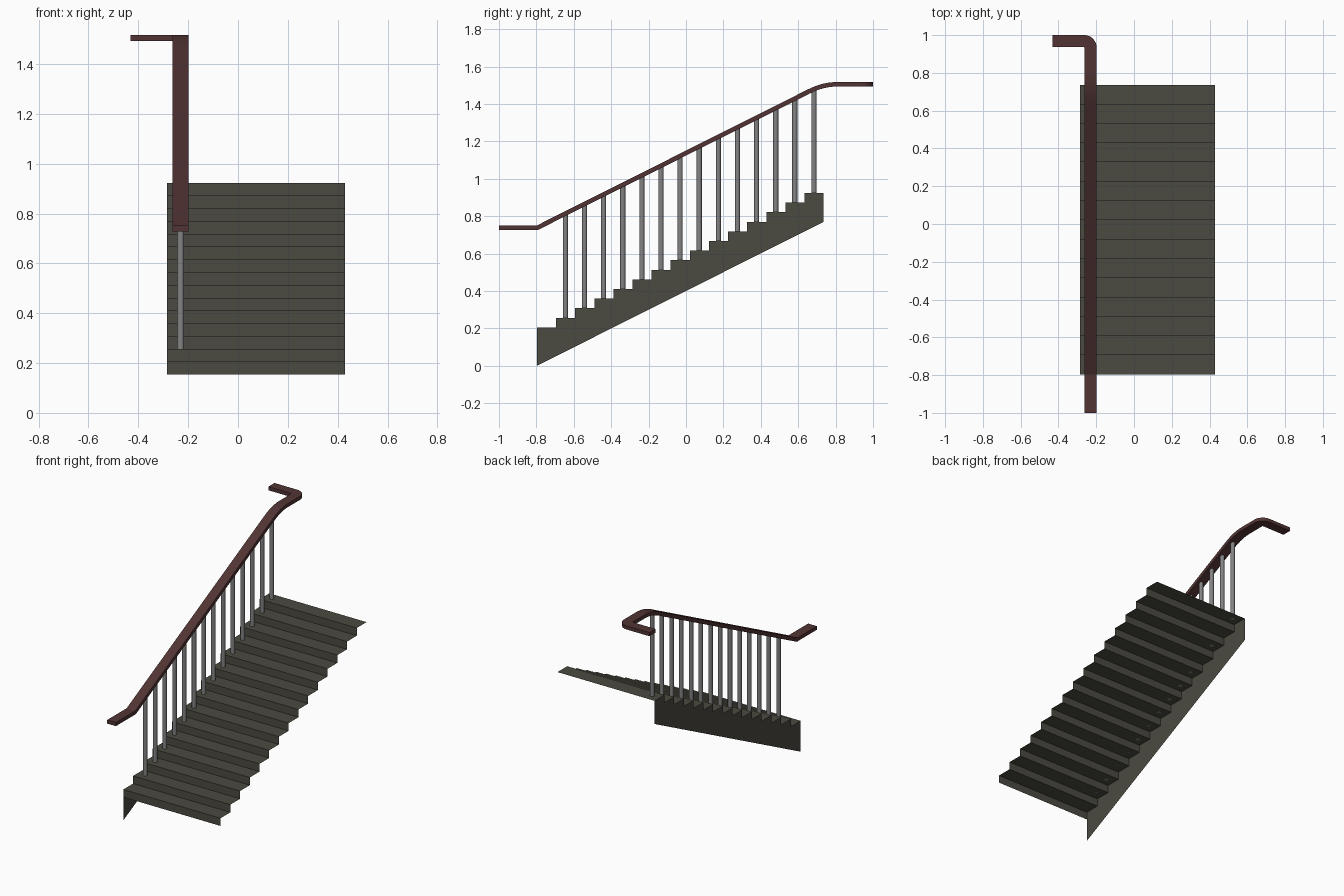
import bpy, bmesh, math
from mathutils import Vector

if "Cube" in bpy.data.objects:
    bpy.data.objects.remove(bpy.data.objects["Cube"])

def material(name, rgb):
    m = bpy.data.materials.new(name)
    m.diffuse_color = (*rgb, 1)
    m.use_nodes = True
    m.node_tree.nodes["Principled BSDF"].inputs["Base Color"].default_value = m.diffuse_color
    return m

STONE = material("dark olive grey", (0.070, 0.068, 0.052))
WOOD = material("dark red brown", (0.085, 0.034, 0.034))
METAL = material("mid grey", (0.23, 0.23, 0.23))

def make(name, bm, mat):
    me = bpy.data.meshes.new(name)
    bm.to_mesh(me)
    bm.free()
    me.materials.append(mat)
    ob = bpy.data.objects.new(name, me)
    bpy.context.collection.objects.link(ob)
    return ob

N = 15
Y0, RUN = -0.797, 0.1022
Z0, RISE = 0.154, 0.0513
X0, X1 = -0.285, 0.43
RAIL_X = -0.230

def face(bm, *pts):
    bm.faces.new([bm.verts.new(p) for p in pts])

# Steps: open sheet of risers and treads
bm = bmesh.new()
for i in range(N):
    y, z = Y0 + i * RUN, Z0 + i * RISE
    face(bm, (X0, y, z), (X1, y, z), (X1, y, z + RISE), (X0, y, z + RISE))
    z += RISE
    face(bm, (X0, y, z), (X1, y, z), (X1, y + RUN, z), (X0, y + RUN, z))
bmesh.ops.remove_doubles(bm, verts=bm.verts, dist=1e-4)
make("steps", bm, STONE)

# Stringer: thin side sheet on the railing side only
bm = bmesh.new()
for i in range(N):
    y, z, top = Y0 + i * RUN, i * RISE, Z0 + (i + 1) * RISE
    face(bm, (X0, y, z), (X0, y, top), (X0, y + RUN, top), (X0, y + RUN, z + RISE))
make("stringer", bm, STONE)

# Handrail path: flat start, slope, easing curve, level, turn to the left
SLOPE = RISE / RUN
YA, ZA, ZB = -0.793, 0.739, 1.505
YB = YA + (ZB - ZA) / SLOPE
path = [Vector((RAIL_X, -1, ZA)), Vector((RAIL_X, YA, ZA))]
d = 0.075
p0, p1, p2 = (Vector((RAIL_X, YB - d, ZB - d * SLOPE)), Vector((RAIL_X, YB, ZB)),
              Vector((RAIL_X, YB + d, ZB)))
for k in range(9):
    t = k / 8
    path.append(p0 * (1 - t) ** 2 + p1 * 2 * t * (1 - t) + p2 * t * t)
HW, HT, R = 0.032, 0.012, 0.034
for k in range(9):
    a = math.pi / 2 * k / 8
    path.append(Vector((RAIL_X - R + R * math.cos(a), 1 - HW - R + R * math.sin(a), ZB)))
path.append(Vector((-0.432, 1 - HW, ZB)))

# Handrail: rectangle swept along the path with mitred joints
bm = bmesh.new()
rings = []
for i, p in enumerate(path):
    a = (p - path[i - 1]).normalized() if i else (path[1] - p).normalized()
    b = (path[i + 1] - p).normalized() if i < len(path) - 1 else a
    t = (a + b).normalized()
    side = t.cross(Vector((0, 0, 1))).normalized()
    up = side.cross(t)
    m = 1 / t.dot(a)
    vertical = abs(a.z - b.z) > 1e-5
    s, u = side * HW * (1 if vertical else m), up * HT * (m if vertical else 1)
    rings.append([bm.verts.new(p + q) for q in (s + u, u - s, -s - u, s - u)])
for r, q in zip(rings, rings[1:]):
    for k in range(4):
        bm.faces.new((r[k], r[(k + 1) % 4], q[(k + 1) % 4], q[k]))
bm.faces.new(rings[0])
bm.faces.new(rings[-1])
bmesh.ops.recalc_face_normals(bm, faces=bm.faces)
make("handrail", bm, WOOD)

# Balusters: one round post on every tread but the first
for i in range(1, N):
    y, z = Y0 + (i + 0.5) * RUN - 0.001, Z0 + (i + 1) * RISE
    top = ZA + (y - YA) * SLOPE - 0.004
    if i == N - 1:
        top -= 0.004
    bm = bmesh.new()
    bmesh.ops.create_cone(bm, cap_ends=True, segments=12, radius1=0.0138,
                          radius2=0.0138, depth=top - z)
    bmesh.ops.translate(bm, verts=bm.verts, vec=(RAIL_X, y, (top + z) / 2))
    for f in bm.faces:
        f.smooth = len(f.verts) == 4
    for e in bm.edges:
        e.smooth = all(len(f.verts) == 4 for f in e.link_faces)
    make(f"baluster_{i}", bm, METAL)
